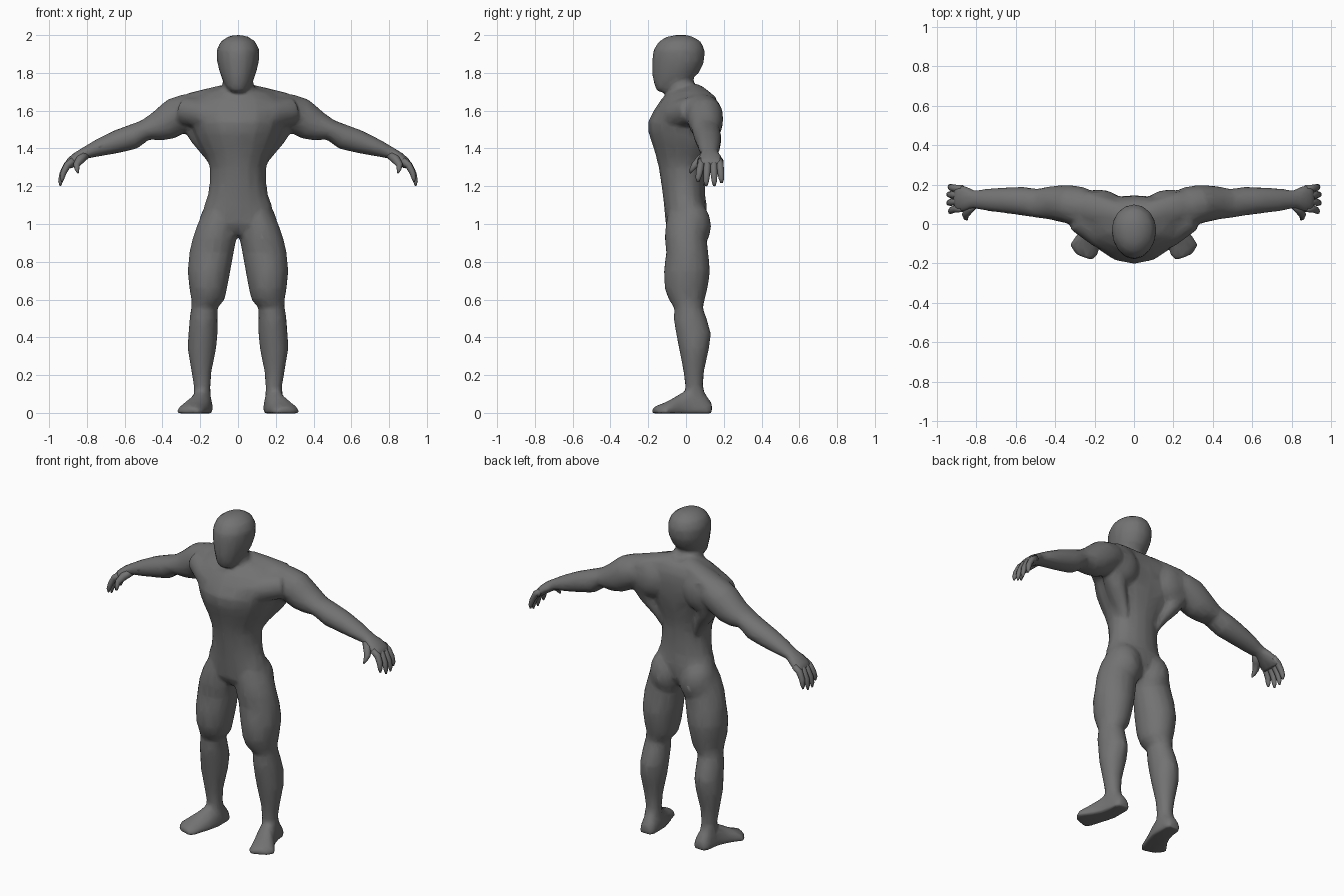
import bpy, bmesh, math
from mathutils import Vector, Matrix

N = 16
grey = bpy.data.materials.new("dark grey")
grey.diffuse_color = (.17, .17, .17, 1)


def loft(bm, rings, both=False):
    """Skin a list of rings and cap the ends; optionally repeat mirrored in x."""
    for s in ((1, -1) if both else (1,)):
        vs = [[bm.verts.new((p[0] * s, p[1], p[2])) for p in r] for r in rings]
        n = len(vs[0])
        for a, b in zip(vs, vs[1:]):
            for i in range(n):
                j = (i + 1) % n
                bm.faces.new((a[i], a[j], b[j], b[i]))
        bm.faces.new(vs[0][::-1])
        bm.faces.new(vs[-1])


def slices(rows):
    """Level rings from (z, centre x, half width, front y, widest y, back y)."""
    out = []
    for z, cx, w, yf, ym, yb in rows:
        ring = []
        for i in range(N):
            a = 2 * math.pi * i / N
            d = (yb - ym) if math.sin(a) > 0 else (ym - yf)
            ring.append((cx + w * math.cos(a), ym + d * math.sin(a), z))
        out.append(ring)
    return out


def tube(rows, n=N):
    """Rings across a path of (x, y, z, thickness radius, y radius)."""
    p = [Vector(r[:3]) for r in rows]
    out = []
    for i, r in enumerate(rows):
        t = (p[min(i + 1, len(p) - 1)] - p[max(i - 1, 0)]).normalized()
        u = t.cross(Vector((0, 1, 0))).normalized()
        v = t.cross(u)
        out.append([p[i] + u * r[3] * math.cos(2 * math.pi * k / n)
                    + v * r[4] * math.sin(2 * math.pi * k / n) for k in range(n)])
    return out


def muscle(bm, pos, size, tilt=0):
    """Ellipsoid bulge on both sides of the body."""
    for s in (1, -1):
        m = (Matrix.Translation((pos[0] * s, pos[1], pos[2]))
             @ Matrix.Rotation(tilt * s, 4, 'Y') @ Matrix.Diagonal((*size, 1)))
        bmesh.ops.create_uvsphere(bm, u_segments=16, v_segments=10, radius=1, matrix=m)


def finish(bm, name):
    bmesh.ops.recalc_face_normals(bm, faces=bm.faces)
    for f in bm.faces:
        f.smooth = True
    me = bpy.data.meshes.new(name)
    bm.to_mesh(me)
    bm.free()
    me.materials.append(grey)
    ob = bpy.data.objects.new(name, me)
    bpy.context.collection.objects.link(ob)
    return ob


body = bmesh.new()

# torso
loft(body, slices([
    (.94, 0, .06, -.07, 0, .07), (1.0, 0, .19, -.108, 0, .11),
    (1.1, 0, .18, -.117, 0, .11), (1.15, 0, .16, -.123, 0, .102),
    (1.22, 0, .15, -.132, 0, .1), (1.30, 0, .15, -.145, 0, .1),
    (1.36, 0, .172, -.16, .01, .108), (1.42, 0, .208, -.178, .02, .122),
    (1.48, 0, .238, -.198, .04, .135), (1.54, 0, .258, -.202, .05, .142),
    (1.60, 0, .262, -.172, .06, .145), (1.66, 0, .25, -.132, .06, .14),
    (1.70, 0, .19, -.09, .06, .12), (1.72, 0, .11, -.06, .05, .1)]))

# neck
loft(body, slices([
    (1.62, 0, .13, -.12, 0, .12), (1.70, 0, .098, -.105, -.01, .085),
    (1.76, 0, .078, -.1, -.03, .035), (1.84, 0, .072, -.1, -.03, .03)]))

# head
loft(body, slices([
    (1.70, 0, .035, -.15, -.12, -.08), (1.72, 0, .057, -.162, -.11, -.05),
    (1.76, 0, .081, -.174, -.06, .025), (1.80, 0, .097, -.179, -.04, .07),
    (1.86, 0, .111, -.179, -.03, .097), (1.92, 0, .114, -.174, -.03, .1),
    (1.965, 0, .094, -.145, -.03, .08), (1.99, 0, .058, -.105, -.03, .04),
    (2.0, 0, .025, -.06, -.03, .01)]))

# legs: z, inner x, outer x, front y, back y
legs = [
    (1.08, .03, .168, -.09, .08), (1.0, .008, .215, -.108, .115), (.92, .008, .242, -.112, .11),
    (.85, .022, .258, -.105, .118), (.75, .04, .267, -.118, .128), (.66, .057, .258, -.114, .115),
    (.6, .07, .247, -.092, .1), (.555, .108, .248, -.062, .09), (.5, .108, .257, -.067, .11),
    (.42, .108, .263, -.053, .133), (.34, .115, .267, -.037, .122), (.22, .14, .247, -.014, .096),
    (.14, .146, .234, -.004, .09), (.06, .143, .237, -.01, .115)]
loft(body, slices([(z, (a + b) / 2, (b - a) / 2, f, (f + k) / 2, k)
                   for z, a, b, f, k in legs]), True)

# feet, turned outwards: y, centre x, half width, top z
feet = []
for y, cx, w, h in [(.137, .185, .034, .055), (.105, .185, .049, .1), (.03, .19, .054, .14),
                    (-.03, .208, .062, .105), (-.08, .234, .072, .075),
                    (-.13, .255, .07, .05), (-.17, .252, .042, .035)]:
    prof = [(-1, 0), (-1.03, .3), (-.85, .65), (-.45, .93), (0, 1),
            (.45, .93), (.85, .65), (1.03, .3), (1, 0)]
    feet.append([(cx + w * px, y + .35 * w * px * (y < -.1), h * pz - .003) for px, pz in prof])
loft(body, feet, True)

# arms and palms
loft(body, tube([
    (.19, .07, 1.60, .07, .08), (.27, .088, 1.595, .095, .1), (.325, .1, 1.572, .1, .098),
    (.38, .105, 1.535, .093, .092), (.43, .107, 1.515, .078, .084), (.49, .105, 1.498, .055, .074),
    (.56, .115, 1.46, .067, .073), (.64, .12, 1.436, .061, .067), (.74, .123, 1.402, .046, .058),
    (.81, .125, 1.376, .032, .046), (.85, .128, 1.352, .031, .064),
    (.885, .13, 1.325, .029, .072), (.903, .13, 1.302, .022, .072)]), True)

# trapezius, side back, chest, shoulder blades and buttocks
loft(body, tube([(.04, .04, 1.70, .045, .06), (.13, .06, 1.68, .045, .07),
                 (.25, .09, 1.645, .05, .08)]), True)
loft(body, tube([(.25, .1, 1.57, .07, .07), (.20, .075, 1.46, .055, .065),
                 (.14, .045, 1.36, .035, .055), (.10, .03, 1.27, .02, .04)]), True)
loft(body, tube([(.06, -.09, 1.565, .08, .085), (.17, -.035, 1.58, .082, .085),
                 (.28, .04, 1.60, .075, .08)]), True)
muscle(body, (.18, .1, 1.58), (.12, .075, .12), -.4)
muscle(body, (.1, .02, .99), (.108, .113, .14))

# blend the parts into one low-poly skin
ob = finish(body, "body")
rm = ob.modifiers.new("blend", 'REMESH')
rm.mode = 'VOXEL'
rm.voxel_size = .011
rm.use_smooth_shade = True
sm = ob.modifiers.new("soften", 'SMOOTH')
sm.factor = .5
sm.iterations = 8
dc = ob.modifiers.new("simplify", 'DECIMATE')
dc.ratio = .12

# fingers: base y, tip y, reach
hands = bmesh.new()
for y0, y1, k in [(.078, .064, .8), (.113, .107, 1), (.147, .15, 1), (.18, .188, .85)]:
    loft(hands, tube([(.87, y0, 1.337, .018, .018), (.893 + .012 * k, y0, 1.312, .019, .019),
                      (.895 + .035 * k, (y0 + y1) / 2, 1.31 - .045 * k, .016, .018),
                      (.895 + .045 * k, y1, 1.31 - .085 * k, .012, .014),
                      (.895 + .046 * k, y1, 1.31 - .11 * k, .004, .006)], 8), True)
finish(hands, "fingers")

# thumbs
thumbs = bmesh.new()
loft(thumbs, tube([(.80, .11, 1.37, .022, .022), (.835, .075, 1.342, .024, .024),
                   (.855, .046, 1.312, .018, .018), (.852, .03, 1.288, .012, .012),
                   (.846, .022, 1.27, .004, .004)], 8), True)
finish(thumbs, "thumbs")
